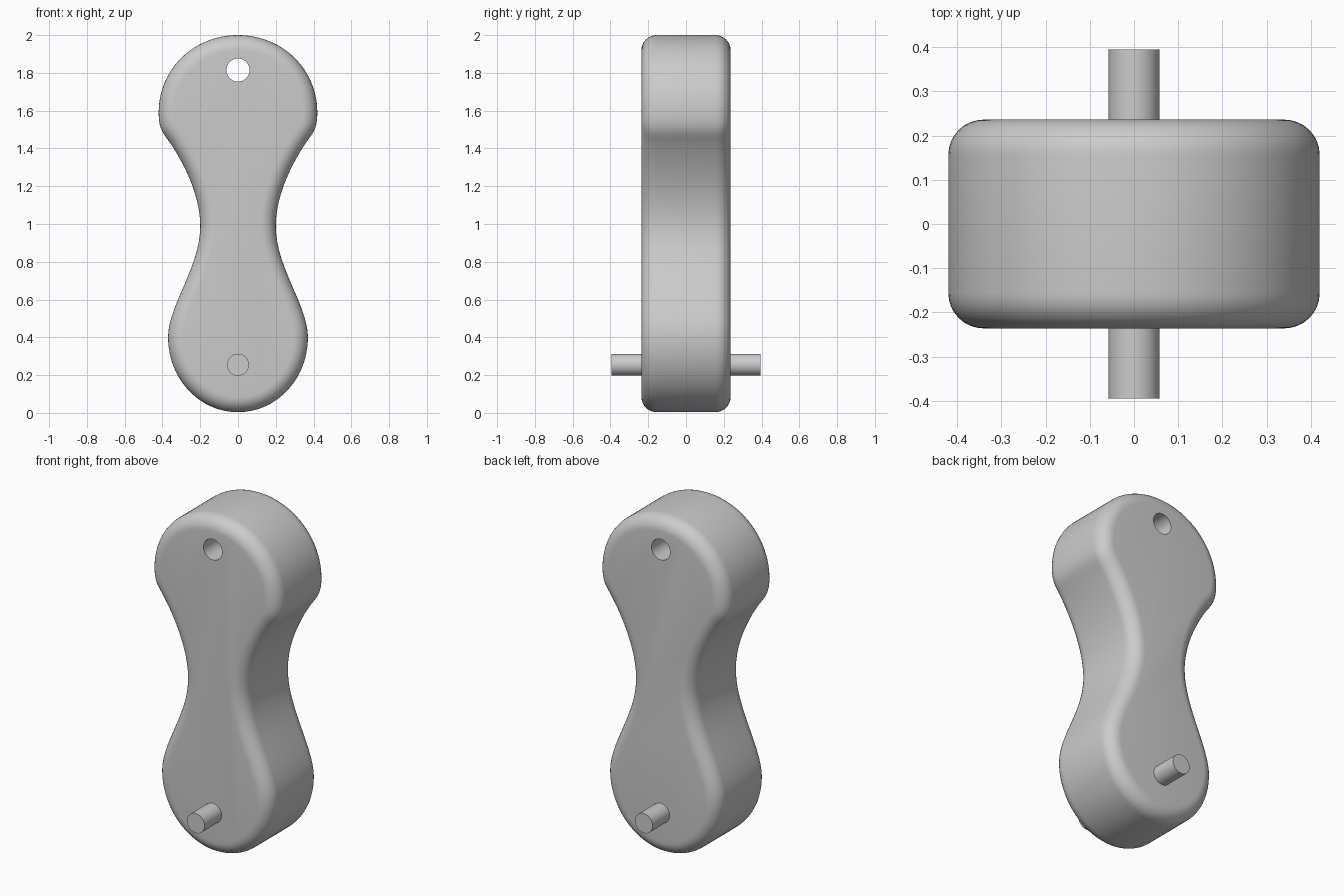
import bpy, bmesh, math
from mathutils import Vector
from mathutils.geometry import interpolate_bezier

if "Cube" in bpy.data.objects:
    bpy.data.objects.remove(bpy.data.objects["Cube"])

HALF_DEPTH, ROUND = 0.236, 0.08

grey = bpy.data.materials.new("plain grey")
grey.use_nodes = True
color = (0.6, 0.6, 0.6, 1)
grey.diffuse_color = color
grey.node_tree.nodes["Principled BSDF"].inputs["Base Color"].default_value = color


def smooth(obj):
    bpy.ops.object.select_all(action="DESELECT")
    obj.select_set(True)
    bpy.context.view_layer.objects.active = obj
    bpy.ops.object.shade_smooth_by_angle(angle=math.radians(35))


def rod(name, radius, depth, z):
    bpy.ops.mesh.primitive_cylinder_add(vertices=48, radius=radius, depth=depth,
                                        location=(0, 0, z), rotation=(math.pi / 2, 0, 0))
    obj = bpy.context.object
    obj.name = name
    obj.data.materials.append(grey)
    return obj


# Half outline as bezier knots: (x, z), incoming handle, outgoing handle
knots = [
    ((0, 2.0), None, (0.235, 2.0)),
    ((0.42, 1.59), (0.42, 1.82), (0.42, 1.5)),
    ((0.36, 1.43), (0.395, 1.48), (0.285, 1.32)),
    ((0.2, 0.99), (0.2, 1.15), (0.2, 0.77)),
    ((0.37, 0.4), (0.37, 0.57), (0.37, 0.18)),
    ((0, 0.004), (0.205, 0.004), None),
]
half = []
for (a, _, h1), (b, h2, _) in zip(knots, knots[1:]):
    half += interpolate_bezier(*[Vector(p) for p in (a, h1, h2, b)], 25)[:-1]
half.append(Vector(knots[-1][0]))
outline = half + [Vector((-p.x, p.y)) for p in reversed(half[1:-1])]
count = len(outline)


def outward(i):
    along = (outline[(i + 1) % count] - outline[i - 1]).normalized()
    return Vector((-along.y, along.x))


# Body: rings of the outline, shrinking along a quarter round at both faces
steps = [k * math.pi / 16 for k in range(9)]
section = [(ROUND * (1 - math.sin(t)), -HALF_DEPTH + ROUND * (1 - math.cos(t))) for t in steps]
section += [(inset, -y) for inset, y in reversed(section)]

bm = bmesh.new()
rings = []
for inset, y in section:
    points = [outline[i] - outward(i) * inset for i in range(count)]
    rings.append([bm.verts.new((p.x, y, p.y)) for p in points])
for r1, r2 in zip(rings, rings[1:]):
    for i in range(count):
        j = (i + 1) % count
        bm.faces.new((r1[i], r1[j], r2[j], r2[i]))
bm.faces.new(rings[0])
bm.faces.new(rings[-1])
bmesh.ops.recalc_face_normals(bm, faces=bm.faces)
mesh = bpy.data.meshes.new("body")
bm.to_mesh(mesh)
bm.free()
mesh.materials.append(grey)
body = bpy.data.objects.new("body", mesh)
bpy.context.collection.objects.link(body)

# Through hole near the top
cutter = rod("hole_cutter", 0.061, 1, 1.815)
cut = body.modifiers.new("hole", "BOOLEAN")
cut.operation, cut.solver, cut.object = "DIFFERENCE", "EXACT", cutter
bpy.ops.object.select_all(action="DESELECT")
body.select_set(True)
bpy.context.view_layer.objects.active = body
bpy.ops.object.modifier_apply(modifier="hole")
bpy.data.objects.remove(cutter)
smooth(body)

# Pivot pin through the lower end
smooth(rod("pivot_pin", 0.058, 0.79, 0.255))
